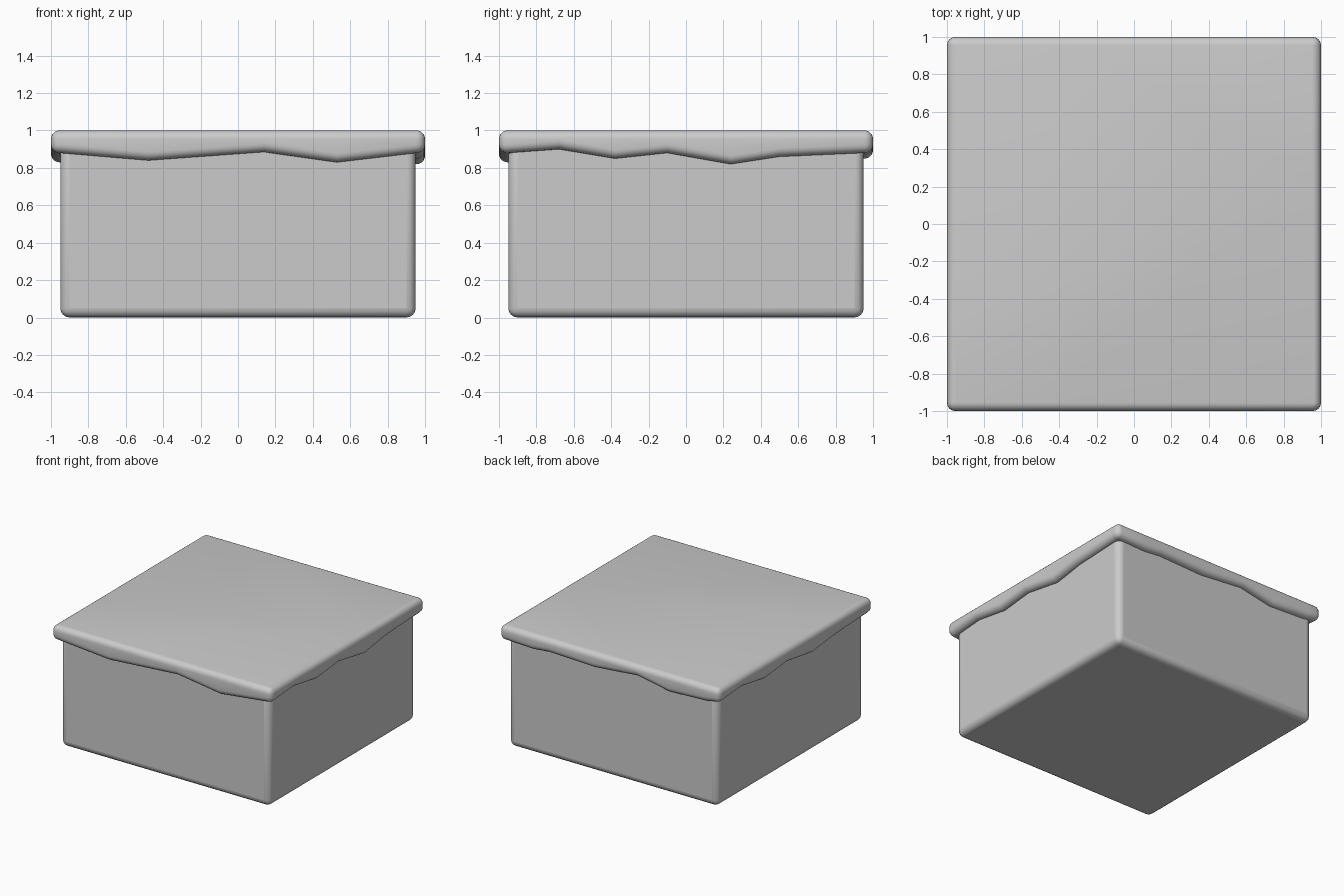
import bpy, bmesh
from math import sin, cos, pi, radians
from mathutils import Matrix, Vector

if "Cube" in bpy.data.objects:
    bpy.data.objects.remove(bpy.data.objects["Cube"])


def smooth(ob):
    bpy.ops.object.select_all(action='DESELECT')
    ob.select_set(True)
    bpy.context.view_layer.objects.active = ob
    bpy.ops.object.shade_smooth_by_angle(angle=radians(40))


# Body: soft-edged block whose top is hidden inside the cap
bpy.ops.mesh.primitive_cube_add(size=1, location=(0, 0, 0.48))
body = bpy.context.object
body.name = "block_body"
body.scale = (1.9, 1.9, 0.96)
bpy.ops.object.transform_apply(location=False, scale=True)
bev = body.modifiers.new("soft_edges", 'BEVEL')
bev.width = 0.05
bev.segments = 4
smooth(body)

# Drip heights of the cap's lower rim, (distance along side, z),
# walking counter-clockwise: front, right, back, left
R, CORNER_Z = 0.045, 0.88
sides = [
    [(-0.48, 0.84), (0.14, 0.885), (0.53, 0.83)],
    [(-0.68, 0.90), (-0.38, 0.85), (-0.10, 0.88), (0.24, 0.82), (0.50, 0.86)],
    [(-0.70, 0.87), (-0.55, 0.885), (-0.14, 0.87), (0.25, 0.905), (0.54, 0.85), (0.87, 0.865)],
    [(-0.68, 0.90), (-0.38, 0.85), (-0.10, 0.88), (0.24, 0.83), (0.50, 0.86)],
]

# Perimeter of the cap: centre of rounding, outward direction, rim height
outline = []
c = 1 - R
for k, drips in enumerate(sides):
    rot = Matrix.Rotation(k * pi / 2, 3, 'Z')
    for s, z in drips:
        outline.append((rot @ Vector((s, -c, 0)), rot @ Vector((0, -1, 0)), z))
    for i in range(5):
        a = -pi / 2 + i * pi / 8
        outline.append((rot @ Vector((c, -c, 0)), rot @ Vector((cos(a), sin(a), 0)), CORNER_Z))

# Cap: rounded rim swept from the top face to the wavy underside
bm = bmesh.new()
rings = []


def add_ring(out, z_of, shrink=1.0):
    ring = []
    for p, n, z in outline:
        q = (p + n * out) * shrink
        ring.append(bm.verts.new((q.x, q.y, z_of(z))))
    rings.append(ring)


STEPS = 5
for i in range(STEPS + 1):
    a = pi / 2 * (1 - i / STEPS)
    add_ring(max(R * cos(a), 0.001), lambda z: 1 - R + R * sin(a))
for i in range(STEPS + 1):
    a = pi / 2 * i / STEPS
    add_ring(max(R * cos(a), 0.001), lambda z: z + R - R * sin(a))
add_ring(0.001, lambda z: z, 0.95)

n = len(outline)
for upper, lower in zip(rings, rings[1:]):
    for i in range(n):
        j = (i + 1) % n
        bm.faces.new((upper[i], lower[i], lower[j], upper[j]))
bm.faces.new(rings[0])
bm.faces.new(rings[-1][::-1])
bmesh.ops.recalc_face_normals(bm, faces=bm.faces)
mesh = bpy.data.meshes.new("top_cap")
bm.to_mesh(mesh)
bm.free()
cap = bpy.data.objects.new("top_cap", mesh)
bpy.context.collection.objects.link(cap)
smooth(cap)
